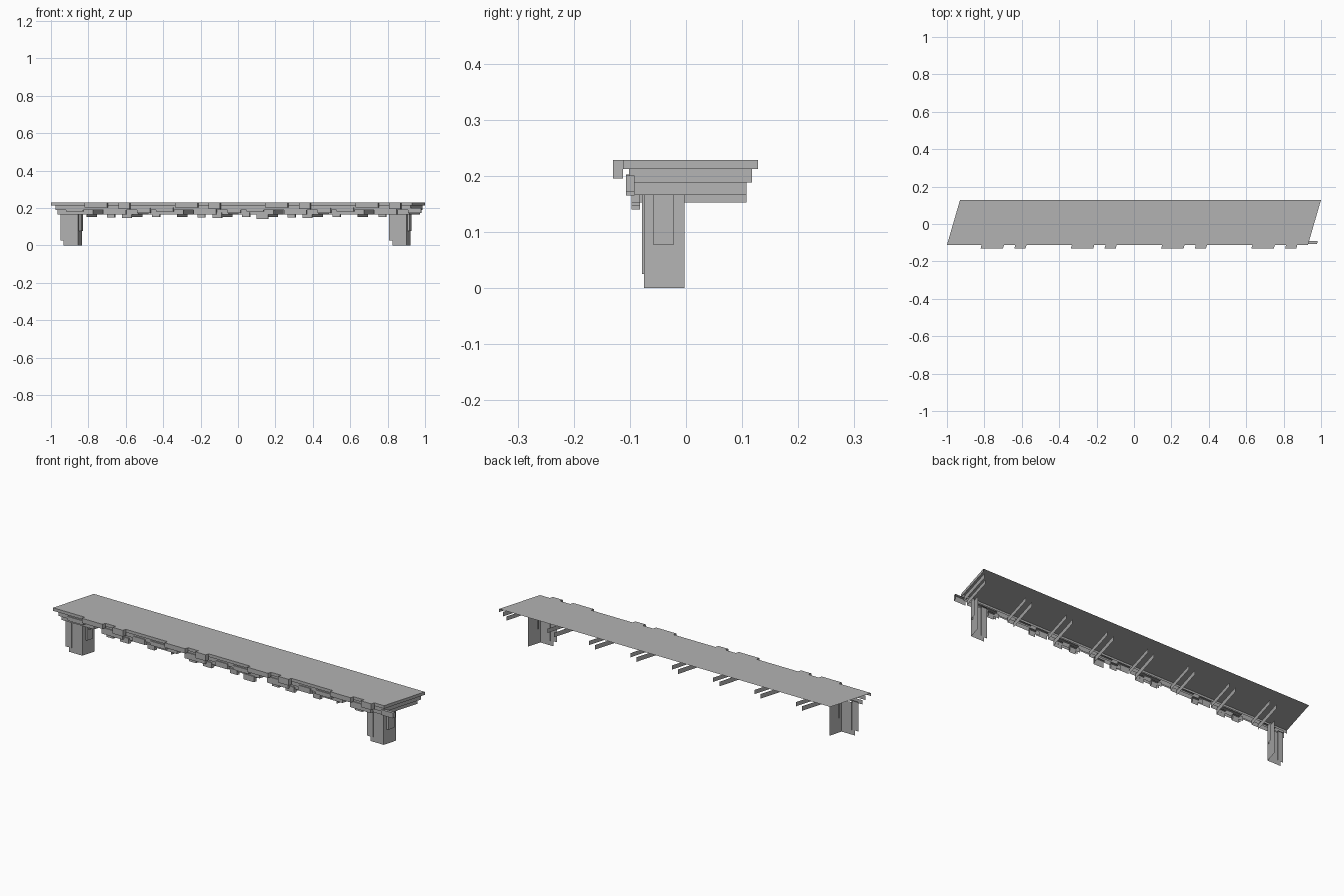
import bpy, bmesh

SHEAR = 0.29      # the whole bridge is skewed: x grows with y
UNIT = 0.4826     # length of one repeating bay

old = bpy.data.objects.get("Cube")
if old:
    bpy.data.objects.remove(old)

grey = bpy.data.materials.new("stone grey")
grey.use_nodes = True
colour = (0.45, 0.45, 0.45, 1)
grey.diffuse_color = colour
grey.node_tree.nodes["Principled BSDF"].inputs["Base Color"].default_value = colour


def shell(name, blocks):
    """Skewed open blocks; each is (x range at its front, y range, z range, faces).
    Faces: f = front, e = end towards +x, t = top."""
    bm = bmesh.new()
    for (x0, x1), (y0, y1), (z0, z1), faces in blocks:
        skew = SHEAR * (y1 - y0)

        def vert(x, back, z):
            return bm.verts.new((x + skew * back, y1 if back else y0, z))

        if "f" in faces:
            bm.faces.new([vert(x0, 0, z0), vert(x1, 0, z0), vert(x1, 0, z1), vert(x0, 0, z1)])
        if "e" in faces:
            bm.faces.new([vert(x1, 0, z0), vert(x1, 1, z0), vert(x1, 1, z1), vert(x1, 0, z1)])
        if "t" in faces:
            bm.faces.new([vert(x0, 0, z1), vert(x1, 0, z1), vert(x1, 1, z1), vert(x0, 1, z1)])
    bmesh.ops.remove_doubles(bm, verts=bm.verts, dist=0.0001)
    mesh = bpy.data.meshes.new(name)
    bm.to_mesh(mesh)
    bm.free()
    mesh.materials.append(grey)
    obj = bpy.data.objects.new(name, mesh)
    bpy.context.collection.objects.link(obj)
    return obj


def repeat(blocks, count, step):
    return [((x[0] + k * step, x[1] + k * step), y, z, f)
            for k in range(count) for x, y, z, f in blocks]


# Deck slab and the recessed course under it
shell("deck", [((-1, 0.93), (-0.112, 0.128), (0.212, 0.228), "fet")])
shell("upper_course", [((-0.975, 0.922), (-0.102, 0.118), (0.188, 0.212), "fe")])

# Lower course: one block per half bay, with a cross rib at each end
shell("lower_course", repeat(
    [((-0.965, -0.775), (-0.092, 0.108), (0.166, 0.188), "fe")], 8, UNIT / 2))
shell("cross_ribs", repeat(
    [((-0.85, -0.81), (-0.09, 0.108), (0.152, 0.176), "e")], 7, UNIT / 2))

# Stones standing out from the deck edge
shell("edge_stones", repeat([
    ((-0.82, -0.70), (-0.13, -0.112), (0.203, 0.228), "fet"),
    ((-0.64, -0.58), (-0.13, -0.112), (0.195, 0.228), "fet")], 4, UNIT))

# Stones on the middle of the front
shell("middle_stones", repeat([
    ((-0.92, -0.83), (-0.107, -0.092), (0.180, 0.202), "fet"),
    ((-0.72, -0.60), (-0.107, -0.092), (0.165, 0.198), "fet"),
    ((-0.54, -0.47), (-0.107, -0.092), (0.172, 0.2), "fet")], 4, UNIT))

# Small stones hanging below the front
shell("hanging_stones", repeat([
    ((-0.70, -0.66), (-0.097, -0.082), (0.150, 0.176), "fet"),
    ((-0.62, -0.57), (-0.097, -0.082), (0.147, 0.176), "fet"),
    ((-0.46, -0.42), (-0.097, -0.082), (0.152, 0.176), "fet")], 3, UNIT)
    + [((0.10, 0.16), (-0.097, -0.082), (0.14, 0.17), "fet"),
       ((0.75, 0.79), (-0.097, -0.082), (0.152, 0.176), "fet")])

# Two piers, each with a side panel and a narrow buttress
for name, shift in (("right_pier", 0), ("left_pier", 1.757)):
    shell(name, repeat([
        ((-0.932, -0.855), (-0.075, -0.003), (0, 0.17), "fe"),
        ((-0.95, -0.915), (-0.078, -0.073), (0.025, 0.18), "fet"),
        ((-0.855, -0.84), (-0.058, -0.022), (0.077, 0.17), "fe")], 2, shift)[-3:])
